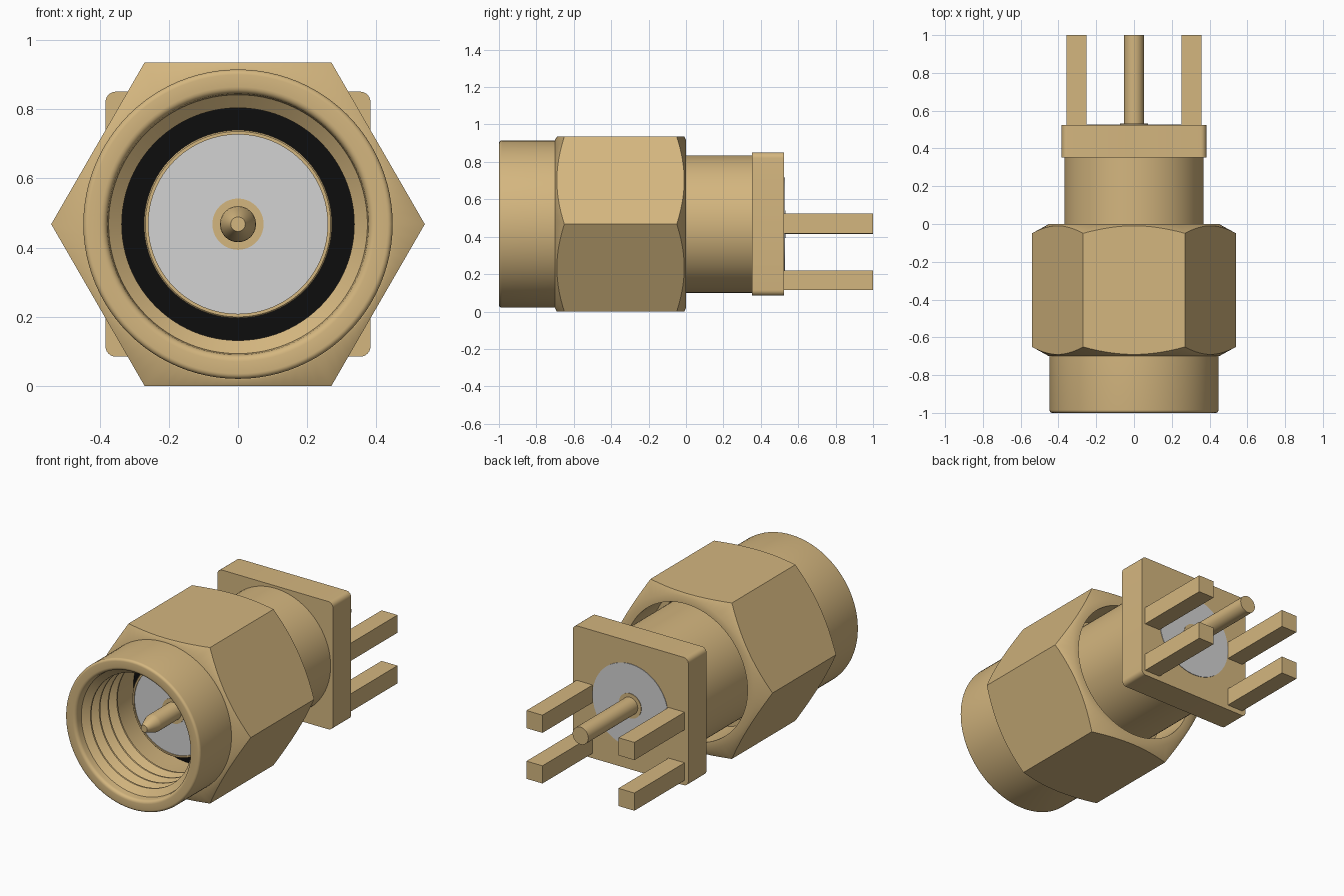
import bpy, bmesh, math

cube = bpy.data.objects.get("Cube")
if cube:
    bpy.data.objects.remove(cube, do_unlink=True)

ZC = 0.4675            # height of the connector axis
APOTHEM = 0.4675       # half the hex width across flats
SEG = 96


def material(name, col):
    m = bpy.data.materials.new(name)
    m.use_nodes = True
    m.diffuse_color = (*col, 1)
    m.node_tree.nodes["Principled BSDF"].inputs["Base Color"].default_value = (*col, 1)
    return m


GOLD = material("brass gold", (0.658, 0.468, 0.212))
GREY = material("insulator grey", (0.65, 0.65, 0.65))
BLACK = material("gasket black", (0.004, 0.004, 0.004))


def finish(name, bm, mat):
    bmesh.ops.remove_doubles(bm, verts=bm.verts, dist=1e-5)
    bmesh.ops.recalc_face_normals(bm, faces=bm.faces)
    me = bpy.data.meshes.new(name)
    bm.to_mesh(me)
    bm.free()
    me.materials.append(mat)
    me.shade_smooth()
    me.set_sharp_from_angle(angle=math.radians(30))
    ob = bpy.data.objects.new(name, me)
    bpy.context.collection.objects.link(ob)
    return ob


def lathe(name, profile, mat, closed=False):
    """Spin (y, r) points about the axis; a point may be a function of angle."""
    bm = bmesh.new()
    rings = []
    for p in profile:
        ring = []
        for i in range(SEG):
            a = 2 * math.pi * i / SEG
            y, r = p(a) if callable(p) else p
            ring.append(bm.verts.new((r * math.cos(a), y, ZC + r * math.sin(a))))
        rings.append(ring)
    pairs = list(zip(rings, rings[1:]))
    if closed:
        pairs.append((rings[-1], rings[0]))
    for A, B in pairs:
        for i in range(SEG):
            j = (i + 1) % SEG
            bm.faces.new((A[i], A[j], B[j], B[i]))
    return finish(name, bm, mat)


def box(name, lo, hi, mat, corner=0):
    bm = bmesh.new()
    bmesh.ops.create_cube(bm, size=1)
    for v in bm.verts:
        v.co = [l + (c + 0.5) * (h - l) for c, l, h in zip(v.co, lo, hi)]
    if corner:   # round only the edges running along y
        edges = [e for e in bm.edges if abs(e.verts[0].co.y - e.verts[1].co.y) > 0.01]
        bmesh.ops.bevel(bm, geom=edges, offset=corner, segments=6, profile=0.5,
                        affect='EDGES')
    return finish(name, bm, mat)


# Coupling nut: hex with conical chamfers, front sleeve, threaded bore
def hex_point(y_end, inward):
    def point(a):
        off = (a + math.pi / 6) % (math.pi / 3) - math.pi / 6   # angle from a corner
        r = APOTHEM / math.cos(math.pi / 6 - abs(off))
        return y_end + inward * (r - 0.45) * 0.55, r
    return point


def fillet(cy, cr, rad, start, end, n=5):
    return [(cy + rad * math.sin(t), cr + rad * math.cos(t))
            for t in (start + (end - start) * k / n for k in range(n + 1))]


nut = [(0, 0.408), (0, 0.45), hex_point(0, -1), hex_point(-0.70, 1),
       (-0.70, 0.45), (-0.70, 0.447)]
nut += fillet(-0.985, 0.432, 0.015, 0, -math.pi / 2)
nut += fillet(-0.98, 0.397, 0.02, -math.pi / 2, -math.pi)
PITCH = 0.083
for k in range(4):
    y = -0.95 + k * PITCH
    nut += [(y, 0.374), (y + 0.032, 0.336), (y + 0.042, 0.336), (y + 0.074, 0.374)]
nut += [(-0.61, 0.376), (-0.25, 0.376), (-0.25, 0.408)]
lathe("coupling_nut", nut, GOLD, closed=True)

# Inner barrel with its thin front rim
lathe("barrel", [(0.36, 0), (0.36, 0.368), (-0.46, 0.368), (-0.46, 0.272),
                 (-0.612, 0.272), (-0.616, 0.268), (-0.616, 0.259),
                 (-0.60, 0.259), (-0.60, 0)], GOLD)
lathe("gasket", [(-0.459, 0.272), (-0.459, 0.366), (-0.468, 0.366), (-0.468, 0.272)],
      BLACK, closed=True)
lathe("front_insulator", [(-0.601, 0), (-0.601, 0.259), (-0.61, 0.259), (-0.61, 0)], GREY)

# Square mounting flange with the rear insulator
H = 0.383
box("flange", (-H, 0.352, ZC - H), (H, 0.525, ZC + H), GOLD, corner=0.03)
lathe("rear_insulator", [(0.52, 0), (0.52, 0.25), (0.528, 0.25), (0.528, 0)], GREY)

# Centre contact: collars at both insulators, tapered front tip
lathe("front_contact_collar", [(-0.605, 0), (-0.605, 0.074), (-0.613, 0.074), (-0.613, 0)], GOLD)
lathe("rear_contact_collar", [(0.523, 0), (0.523, 0.074), (0.531, 0.074), (0.531, 0)], GOLD)
lathe("centre_pin", [(1.0, 0), (1.0, 0.052), (-0.80, 0.052), (-0.815, 0.05),
                     (-0.88, 0.026), (-0.89, 0.021), (-0.89, 0)], GOLD)

# Four square mounting posts
for side, cx in (("left", 0.305), ("right", -0.305)):
    for level, cz in (("upper", ZC + 0.003), ("lower", 0.167)):
        box(f"{level}_{side}_post", (cx - 0.053, 0.51, cz - 0.053),
            (cx + 0.053, 1.0, cz + 0.053), GOLD)
